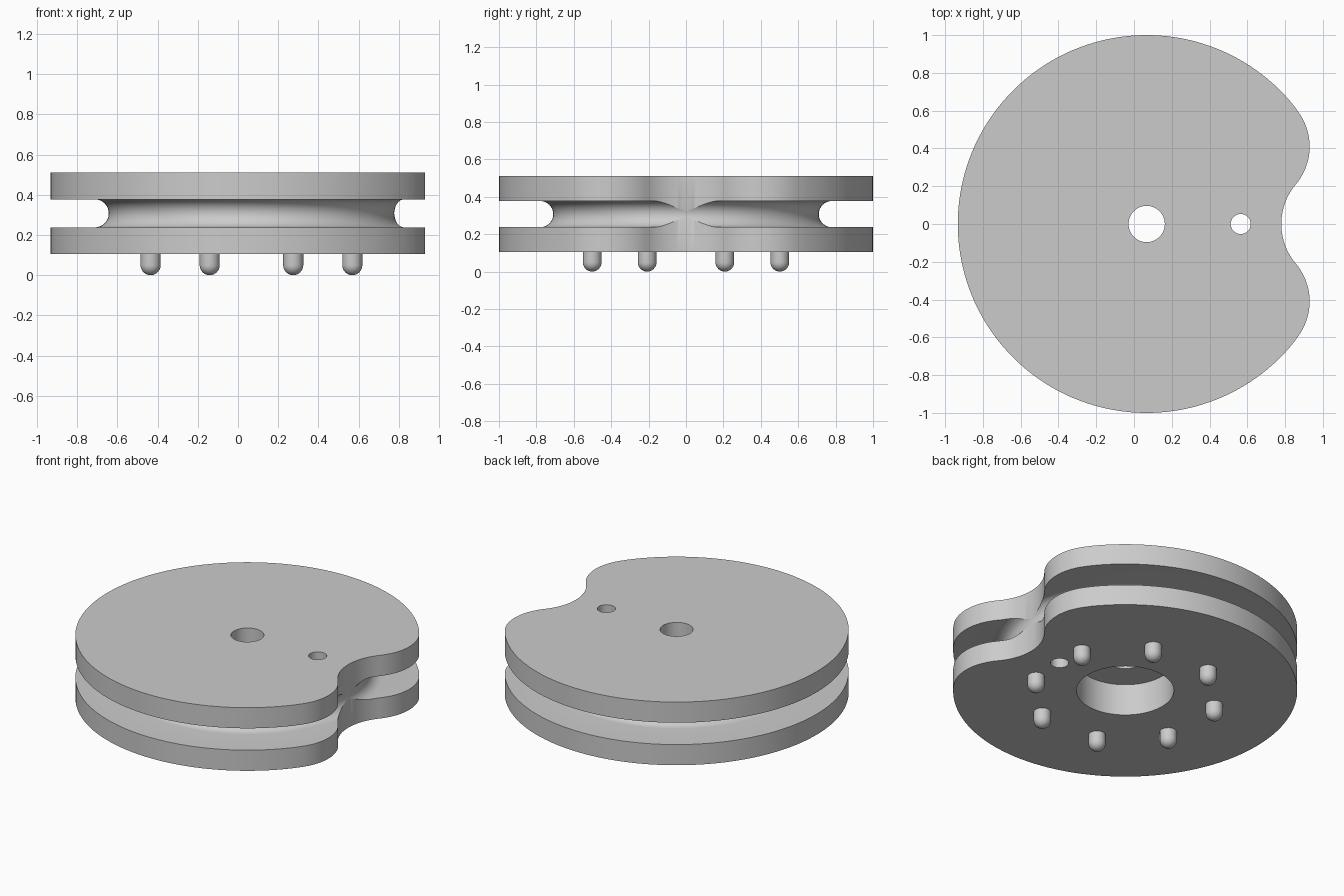
import bpy, bmesh, math
from mathutils import Matrix, Vector

if "Cube" in bpy.data.objects:
    bpy.data.objects.remove(bpy.data.objects["Cube"])

CX = 0.067                       # axle position
Z0, Z1 = 0.105, 0.51             # body bottom and top
ZM = (Z0 + Z1) / 2

grey = bpy.data.materials.new("plain_grey")
grey.use_nodes = True
COLOUR = (0.6, 0.6, 0.6, 1)
grey.diffuse_color = COLOUR
grey.node_tree.nodes["Principled BSDF"].inputs["Base Color"].default_value = COLOUR


def make(name, bm):
    bmesh.ops.recalc_face_normals(bm, faces=bm.faces)
    mesh = bpy.data.meshes.new(name)
    bm.to_mesh(mesh)
    bm.free()
    mesh.materials.append(grey)
    obj = bpy.data.objects.new(name, mesh)
    bpy.context.collection.objects.link(obj)
    return obj


def lathe(name, profile, x, y=0, steps=32, closed=False):
    """Spin (radius, z) points about a vertical axis."""
    bm = bmesh.new()
    vs = [bm.verts.new((r, 0, z)) for r, z in profile]
    pairs = list(zip(vs, vs[1:])) + ([(vs[-1], vs[0])] if closed else [])
    edges = [bm.edges.new(p) for p in pairs]
    bmesh.ops.spin(bm, geom=vs + edges, cent=(0, 0, 0), axis=(0, 0, 1),
                   angle=math.tau, steps=steps, use_merge=True)
    bmesh.ops.remove_doubles(bm, verts=bm.verts, dist=1e-5)
    bmesh.ops.translate(bm, verts=bm.verts, vec=(x, y, 0))
    return make(name, bm)


def arc(cx, cy, r, a0, a1, n):
    return [(cx + r * math.cos(a0 + (a1 - a0) * i / n),
             cy + r * math.sin(a0 + (a1 - a0) * i / n)) for i in range(n + 1)]


def cylinder(name, x, r, z0, z1):
    return lathe(name, [(0, z0), (r, z0), (r, z1), (0, z1)], x, steps=64)


# Cam outline: big rim, rounded lobe and concave notch, all tangent
lobe_r, lobe = 0.31, Vector((0.62, 0.41))
notch_r = 0.325
notch = Vector((0.78 + notch_r, 0))
rim_a = math.atan2(lobe.y, lobe.x - CX)
to_notch = notch - lobe
lobe_a = math.atan2(to_notch.y, to_notch.x)
upper = (arc(notch.x, 0, notch_r, math.pi, math.pi + lobe_a, 14)
         + arc(lobe.x, lobe.y, lobe_r, lobe_a, rim_a, 20)[1:]
         + arc(CX, 0, 1, rim_a, math.pi, 64)[1:])
outline = upper + [(x, -y) for x, y in reversed(upper[1:-1])]

bm = bmesh.new()
face = bm.faces.new([bm.verts.new((x, y, Z0)) for x, y in outline])
ext = bmesh.ops.extrude_face_region(bm, geom=[face])["geom"]
bmesh.ops.translate(bm, vec=(0, 0, Z1 - Z0),
                    verts=[v for v in ext if isinstance(v, bmesh.types.BMVert)])
body = make("pulley_cam", bm)

# Rope groove, axle bore, bearing seat and pin hole
groove = arc(0.78, ZM, 0.07, math.pi / 2, 1.5 * math.pi, 16)
groove += [(1.2, ZM - 0.07), (1.2, ZM + 0.07)]
cutters = [
    lathe("groove_cutter", groove, CX, steps=128, closed=True),
    cylinder("bearing_seat_cutter", CX, 0.283, 0, ZM),
    cylinder("axle_bore_cutter", CX, 0.096, 0.2, 0.6),
    cylinder("pin_hole_cutter", 0.565, 0.053, 0, 0.6),
]
for c in cutters:
    mod = body.modifiers.new(c.name, 'BOOLEAN')
    mod.operation = 'DIFFERENCE'
    mod.solver = 'EXACT'
    mod.object = c
    c.hide_render = True
bpy.context.view_layer.update()
cut = bpy.data.meshes.new_from_object(body.evaluated_get(bpy.context.evaluated_depsgraph_get()))
body.modifiers.clear()
body.data = cut
for c in cutters:
    bpy.data.objects.remove(c)

# Ring of round-ended pegs underneath
peg_profile = [(abs(r), z) for r, z in arc(0, 0.05, 0.05, -math.pi / 2, 0, 8)]
peg_profile += [(0.05, Z0 + 0.01), (0, Z0 + 0.01)]
parts = [body]
for i in range(8):
    a = math.tau * (i + 0.5) / 8
    parts.append(lathe(f"peg_{i + 1}", peg_profile,
                       CX + 0.543 * math.cos(a), 0.543 * math.sin(a)))

bpy.ops.object.select_all(action='DESELECT')
for p in parts:
    p.select_set(True)
bpy.context.view_layer.objects.active = body
bpy.ops.object.shade_smooth_by_angle(angle=math.radians(30))
